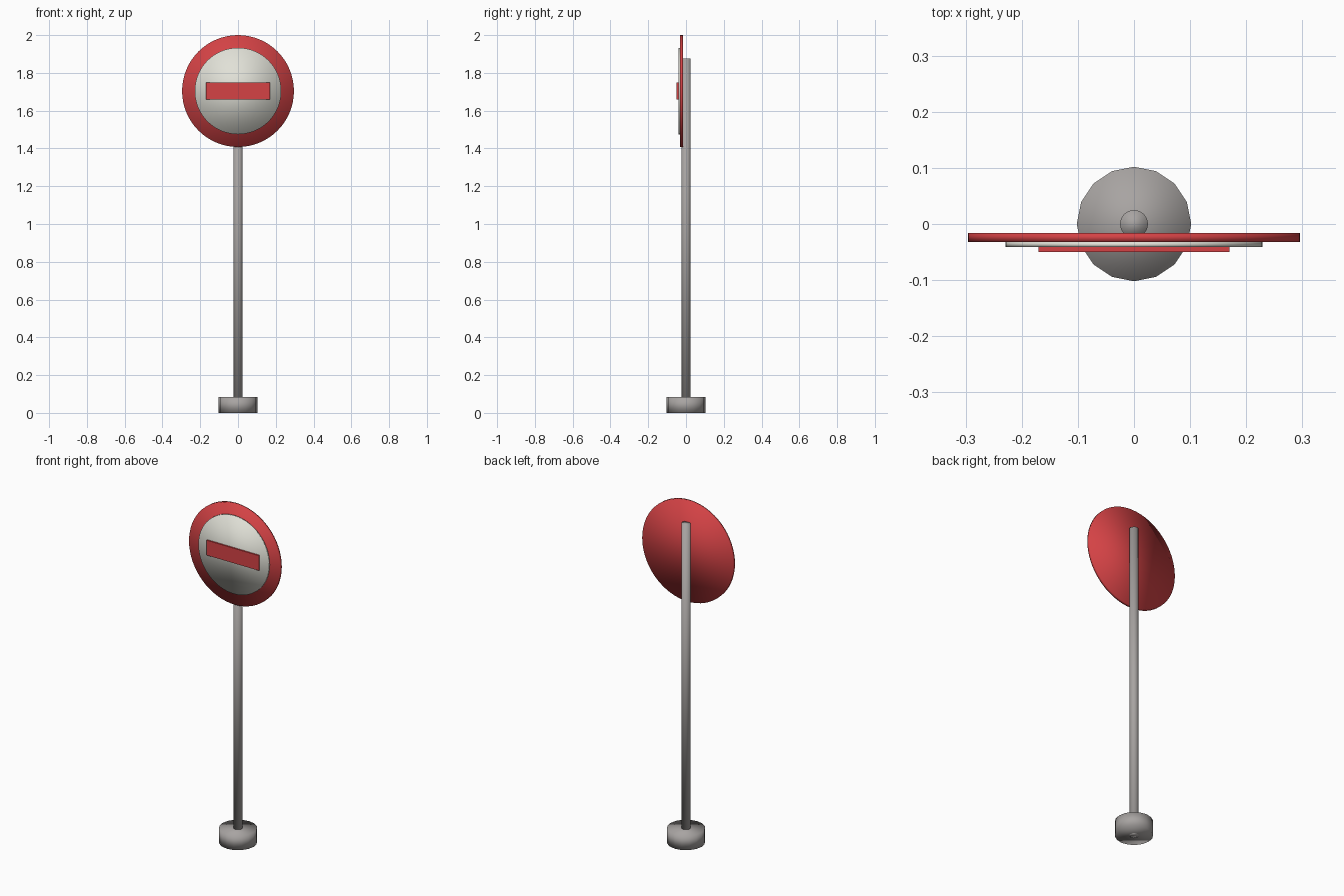
import bpy
import math

if "Cube" in bpy.data.objects:
    bpy.data.objects.remove(bpy.data.objects["Cube"])


def material(name, rgb):
    m = bpy.data.materials.new(name)
    m.diffuse_color = (*rgb, 1)
    m.use_nodes = True
    m.node_tree.nodes["Principled BSDF"].inputs["Base Color"].default_value = m.diffuse_color
    return m


red = material("sign_red", (0.66, 0.055, 0.06))
white = material("sign_white", (0.75, 0.75, 0.68))
grey = material("metal_grey", (0.39, 0.37, 0.36))


def finish(name, mat, smooth=True):
    ob = bpy.context.object
    ob.name = name
    ob.data.materials.append(mat)
    if smooth:
        bpy.ops.object.shade_smooth()
    return ob


def upright(name, radius, z0, z1, sides, mat):
    bpy.ops.mesh.primitive_cylinder_add(
        vertices=sides, radius=radius, depth=z1 - z0, location=(0, 0, (z0 + z1) / 2))
    return finish(name, mat)


def disc(name, radius, y_front, y_back, sides, mat):
    bpy.ops.mesh.primitive_cylinder_add(
        vertices=sides, radius=radius, depth=y_back - y_front,
        location=(0, (y_front + y_back) / 2, SIGN_Z), rotation=(math.pi / 2, 0, 0))
    return finish(name, mat)


SIGN_Z = 1.704

# Foot and pole
upright("base", 0.102, 0, 0.085, 16, grey)
upright("pole", 0.025, 0, 1.875, 16, grey)

# Sign: red plate, white face, red bar
disc("sign_plate", 0.296, -0.032, -0.016, 64, red)
disc("sign_face", 0.229, -0.041, -0.032, 64, white)
bpy.ops.mesh.primitive_cube_add(size=1, location=(0, -0.045, SIGN_Z))
bpy.context.object.scale = (0.34, 0.009, 0.088)
bpy.ops.object.transform_apply(location=False, rotation=False, scale=True)
finish("sign_bar", red, smooth=False)
